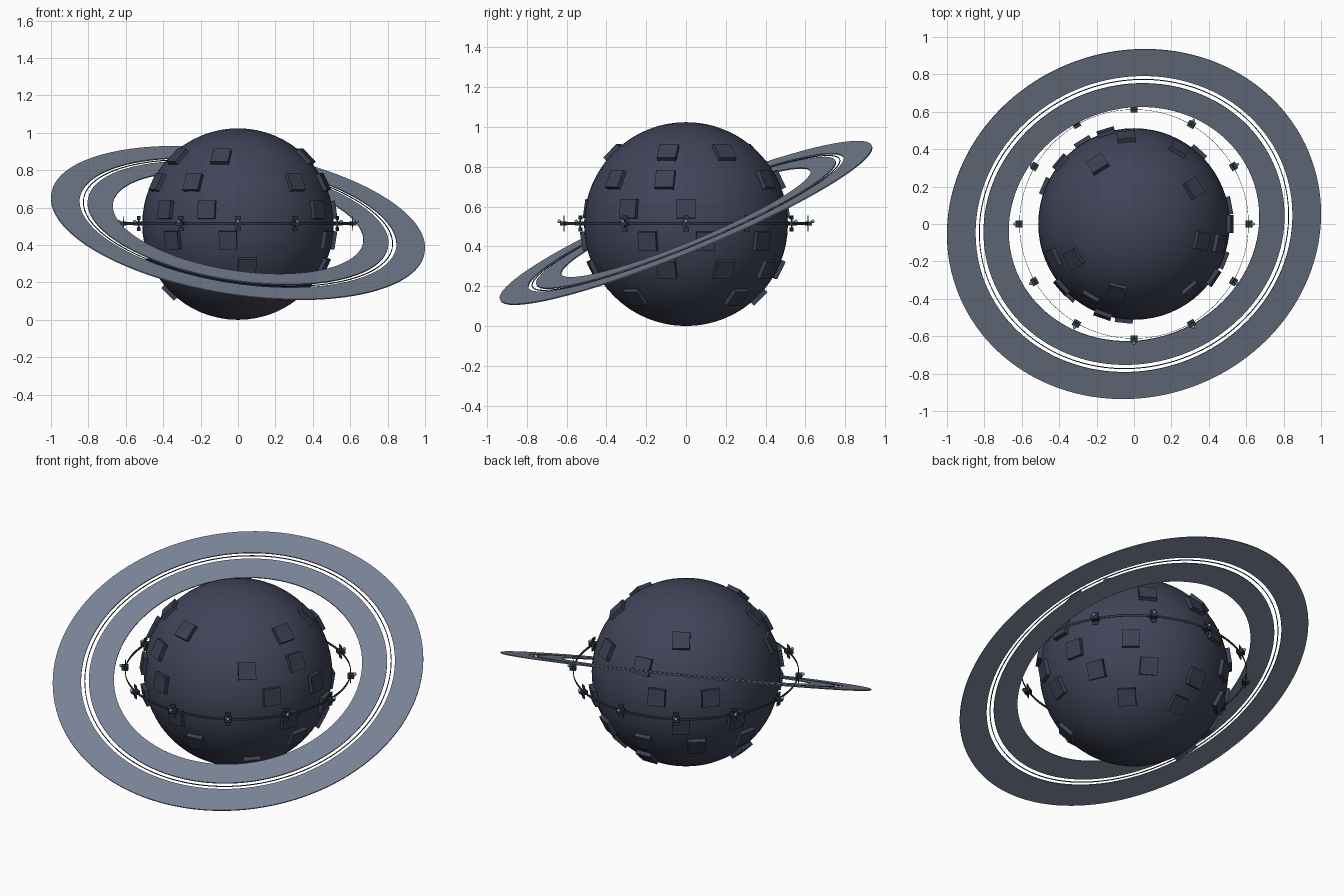
import bpy, bmesh, math
from mathutils import Matrix, Vector

if "Cube" in bpy.data.objects:
    bpy.data.objects.remove(bpy.data.objects["Cube"])

R = 0.512
CENTRE = Vector((0, 0, R))


def material(name, rgb):
    m = bpy.data.materials.new(name)
    m.diffuse_color = (*rgb, 1)
    m.use_nodes = True
    m.node_tree.nodes["Principled BSDF"].inputs["Base Color"].default_value = m.diffuse_color
    return m


HULL = material("dark navy hull", (0.052, 0.058, 0.098))
PANEL = material("dark navy panel", (0.045, 0.051, 0.085))
STONE = material("slate ring", (0.19, 0.23, 0.31))
DARK = material("dark steel", (0.03, 0.035, 0.05))
GLOW = material("teal lamp", (0.08, 0.45, 0.55))


def finish(bm, name, mats, smooth=False):
    me = bpy.data.meshes.new(name)
    bm.to_mesh(me)
    bm.free()
    for m in mats:
        me.materials.append(m)
    for p in me.polygons:
        p.use_smooth = smooth
    ob = bpy.data.objects.new(name, me)
    bpy.context.collection.objects.link(ob)
    return ob


def add_box(bm, frame, centre, size):
    mat = frame @ Matrix.Translation(centre) @ Matrix.Diagonal((*size, 1))
    bmesh.ops.create_cube(bm, size=1, matrix=mat)


def surface_frame(lat, lon):
    # local x points outwards, local z follows the meridian
    return (Matrix.Translation(CENTRE) @ Matrix.Rotation(math.radians(lon), 4, 'Z')
            @ Matrix.Rotation(-math.radians(lat), 4, 'Y'))


def lathe(name, profile, mat, frame, closed=True, n=128):
    # revolve an (r, z) profile around the frame's z axis
    bm = bmesh.new()
    rows = []
    for i in range(n):
        a = math.tau * i / n
        rows.append([bm.verts.new(frame @ Vector((r * math.cos(a), r * math.sin(a), z)))
                     for r, z in profile])
    k = len(profile)
    for i in range(n):
        p, q = rows[i], rows[(i + 1) % n]
        for j in range(k if closed else k - 1):
            bm.faces.new((p[j], q[j], q[(j + 1) % k], p[(j + 1) % k]))
    bmesh.ops.recalc_face_normals(bm, faces=bm.faces)
    return finish(bm, name, [mat])


# Main sphere
bm = bmesh.new()
bmesh.ops.create_uvsphere(bm, u_segments=64, v_segments=32, radius=R,
                          matrix=Matrix.Translation(CENTRE))
finish(bm, "planet_body", [HULL], True)

# Square surface plates, in latitude rows
plates = {
    44: (31, 121, 210, 256, 346),
    25.5: (59, 95, 203, 239, 311, 347),
    8.5: (0, 107, 140, 221, 251, 326),
    -9.5: (11, 48, 122, 157, 227, 264, 338),
    -26: (24, 60, 96, 132, 168, 276, 348),
    -45: (44, 90, 180, 316),
}
bm = bmesh.new()
for lat, lons in plates.items():
    for lon in lons:
        add_box(bm, surface_frame(lat, lon), (R + 0.004, 0, 0), (0.03, 0.096, 0.096))
finish(bm, "surface_plates", [PANEL])

# Tilted flat rings with a gap, and a fine thread in the gap
normal = Vector((0.144, -0.379, 0.914)).normalized()
tilt = (Matrix.Translation(CENTRE + Vector((0, 0, 0.006)))
        @ Vector((0, 0, 1)).rotation_difference(normal).to_matrix().to_4x4())
for name, r0, r1 in (("inner_ring", 0.677, 0.813), ("outer_ring", 0.856, 1.0105)):
    t = 0.003
    lathe(name, [(r0, -t), (r1, -t), (r1, t), (r0, t)], STONE, tilt)
lathe("ring_thread", [(0.8335, -0.002), (0.8375, -0.002), (0.8375, 0.002), (0.8335, 0.002)],
      DARK, tilt)

# Thin upright band linking the stations
lathe("orbit_band", [(0.611, -0.007), (0.613, -0.007), (0.613, 0.007), (0.611, 0.007)],
      DARK, Matrix.Translation(CENTRE + Vector((0, 0, 0.003))))

# Twelve orbiting stations: cabin, upper and lower panels, lamp
cabins, lamps = bmesh.new(), bmesh.new()
for i in range(12):
    f = (Matrix.Translation(CENTRE + Vector((0, 0, 0.003)))
         @ Matrix.Rotation(math.tau * i / 12, 4, 'Z'))
    add_box(cabins, f, (0.615, 0, 0), (0.036, 0.04, 0.022))
    for s in (-1, 1):
        add_box(cabins, f, (0.613, 0, 0.029 * s), (0.004, 0.032, 0.02))
        add_box(cabins, f, (0.613, 0, 0.015 * s), (0.006, 0.006, 0.012))
    bmesh.ops.create_uvsphere(lamps, u_segments=12, v_segments=8, radius=0.009,
                              matrix=f @ Matrix.Translation((0.637, 0, 0.011)))
finish(cabins, "station_cabins", [DARK])
finish(lamps, "station_lamps", [GLOW], True)
